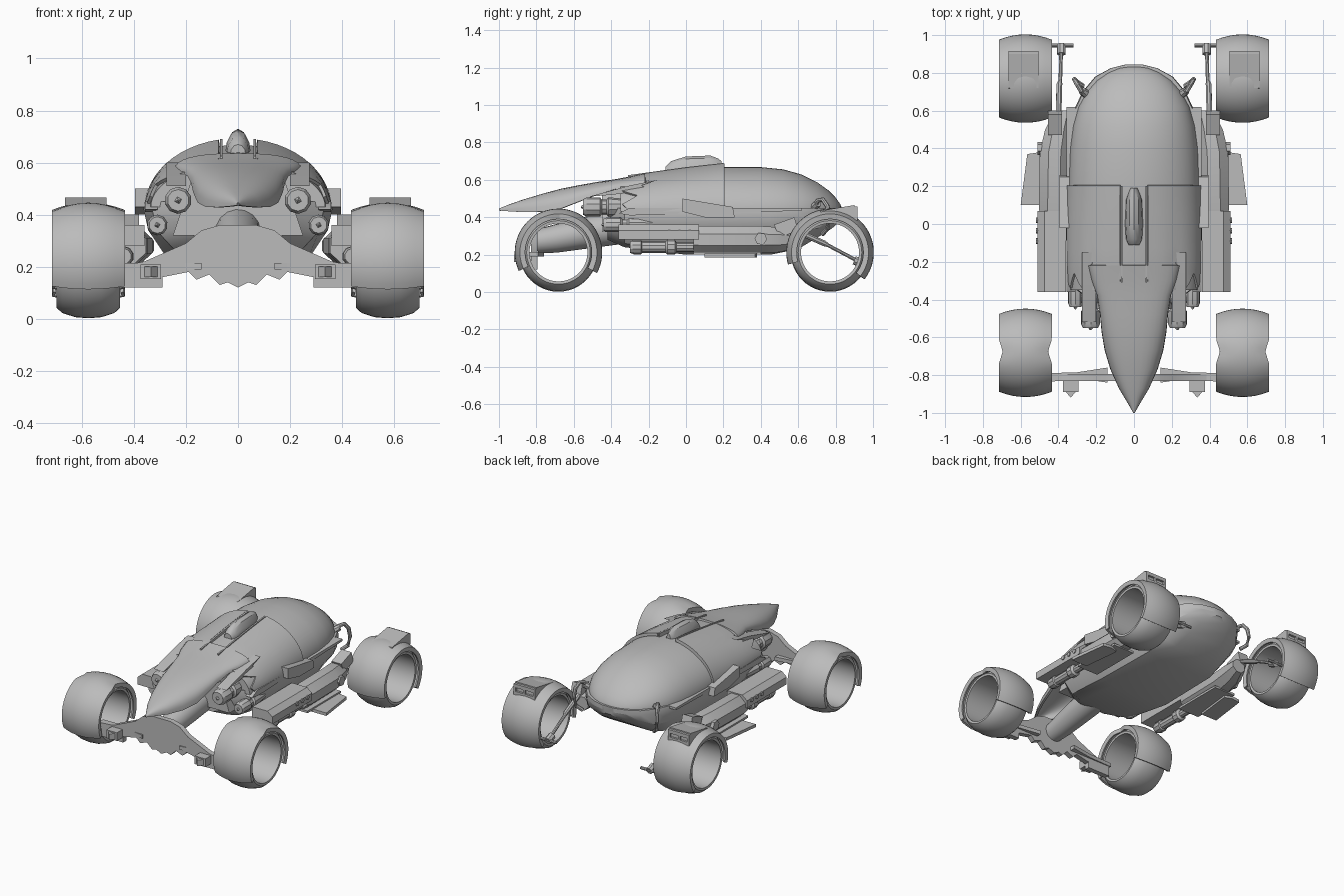
import bpy, bmesh, math
from mathutils import Vector

if "Cube" in bpy.data.objects:
    bpy.data.objects.remove(bpy.data.objects["Cube"])

grey = bpy.data.materials.new("plain_grey")
grey.use_nodes = True
grey.diffuse_color = (0.5, 0.5, 0.5, 1)
grey.node_tree.nodes["Principled BSDF"].inputs["Base Color"].default_value = (0.5, 0.5, 0.5, 1)
SHARP = math.radians(32)


def part(name, verts, faces, both=False, thick=0):
    """Mesh object, smooth with sharp edges; with both=True also mirrored."""
    for side in ((1, -1) if both else (1,)):
        bm = bmesh.new()
        vs = [bm.verts.new((v[0] * side, v[1], v[2])) for v in verts]
        for f in faces:
            bm.faces.new([vs[i] for i in f])
        bmesh.ops.remove_doubles(bm, verts=bm.verts, dist=0.0005)
        bmesh.ops.recalc_face_normals(bm, faces=bm.faces)
        for f in bm.faces:
            f.smooth = True
        for e in bm.edges:
            e.smooth = e.calc_face_angle(0) < SHARP
        mesh = bpy.data.meshes.new(name)
        bm.to_mesh(mesh)
        bm.free()
        mesh.materials.append(grey)
        label = (("left_" if side > 0 else "right_") if both else "") + name
        ob = bpy.data.objects.new(label, mesh)
        bpy.context.collection.objects.link(ob)
        if thick:
            mod = ob.modifiers.new("thickness", 'SOLIDIFY')
            mod.thickness = thick
            mod.offset = -1
            ob.modifiers.new("crisp_rim", 'EDGE_SPLIT').split_angle = SHARP


def loft(name, rings, closed=True, caps=True, loop=False, **kw):
    """Skin a row of equal-length sections."""
    n, m = len(rings[0]), len(rings)
    faces = []
    for i in range(m if loop else m - 1):
        for j in range(n if closed else n - 1):
            k, p = (j + 1) % n, (i + 1) % m
            faces.append((i * n + j, i * n + k, p * n + k, p * n + j))
    if caps and not loop:
        faces += [tuple(range(n)), tuple(range((m - 1) * n, m * n))]
    part(name, [v for r in rings for v in r], faces, **kw)


def prism(name, pts, axis, lo, hi, **kw):
    """Extrude a flat outline along one axis."""
    place = {'x': lambda p, d: (d, p[0], p[1]),
             'y': lambda p, d: (p[0], d, p[1]),
             'z': lambda p, d: (p[0], p[1], d)}[axis]
    loft(name, [[place(p, d) for p in pts] for d in (lo, hi)], **kw)


def box(name, x, y, z, **kw):
    prism(name, [(x[0], y[0]), (x[1], y[0]), (x[1], y[1]), (x[0], y[1])], 'z', *z, **kw)


def tube(name, path, radii, sides=10, **kw):
    """Round section swept along a path, one radius per point."""
    path = [Vector(p) for p in path]
    rings = []
    for i, p in enumerate(path):
        d = path[min(i + 1, len(path) - 1)] - path[max(i - 1, 0)]
        u = d.cross(Vector((0.3, 0.1, 1))).normalized()
        v = d.cross(u).normalized()
        r = radii[i] if isinstance(radii, list) else radii
        rings.append([p + r * (u * math.cos(t) + v * math.sin(t))
                      for t in (j * math.tau / sides for j in range(sides))])
    loft(name, rings, **kw)


def sample(table, y):
    """Linear look-up in (y, value, ...) rows."""
    for a, b in zip(table, table[1:]):
        if y <= b[0]:
            t = max(0, (y - a[0]) / (b[0] - a[0]))
            return [p + (q - p) * t for p, q in zip(a[1:], b[1:])]


# Rear canopy: half ellipses of given half width and top height
SILL = 0.43
dome = [(-.35, .335, .6), (-.2, .345, .628), (0, .348, .65), (.2, .345, .668), (.4, .338, .668),
        (.52, .322, .656), (.62, .294, .628), (.7, .25, .588), (.76, .197, .545),
        (.8, .14, .505), (.825, .085, .47), (.838, .01, .435)]


def dome_point(w, top, y, a):
    return (w * math.cos(a), y, SILL + (top - SILL) * math.sin(a))


loft("canopy", [[dome_point(w, t, y, math.pi * i / 32) for i in range(33)] for y, w, t in dome])

# Middle cowl: two raised halves beside a centre slot, with a zigzag front edge
zigzag = [-.3, -.32, -.34, -.3, -.26, -.31, -.35, -.28, -.2, -.33, -.33, -.32, -.31]
rows = []
for k in range(9):
    ring = []
    for i, front in enumerate(zigzag):
        y = front + (.205 - front) * k / 8
        w, t = sample(dome, y)
        ring.append(dome_point(w + .012, t + .012 + .014 * k / 8, y, i / 12 * math.radians(78)))
    rows.append(ring)
loft("middle_cowl", rows, closed=False, caps=False, thick=.02, both=True)

# Lower hull with a flat belly: half width, belly height
hull = [(-.42, .2, .28), (-.33, .32, .24), (0, .352, .2), (.45, .34, .2), (.6, .31, .23),
        (.7, .265, .29), (.78, .2, .34), (.825, .12, .38), (.845, .04, .4)]
rings = []
for y, w, b in hull:
    half = [(w * 1.01, .45), (w * 1.03, .42), (w * .98, .34 if b < .3 else b + .04),
            (w * .75, b + .02), (w * .5, b)]
    rings.append([(x, y, z) for x, z in half] + [(-x, y, z) for x, z in reversed(half)])
loft("lower_hull", rings)

# Long pointed bonnet: half width, top, edge height
bonnet = [(-1, .004, .447, .436), (-.95, .032, .467, .432), (-.87, .08, .495, .428), (-.77, .125, .525, .43),
          (-.67, .155, .552, .446), (-.57, .172, .572, .485), (-.48, .18, .588, .52), (-.38, .195, .603, .55),
          (-.3, .225, .618, .56), (-.22, .245, .636, .565)]
rings = []
for y, w, t, e in bonnet:
    ring = []
    for i in range(17):
        c, s = math.cos(math.pi * i / 16), math.sin(math.pi * i / 16)
        ring.append((math.copysign(w * abs(c) ** .8, c), y, e + (t - e) * max(s, 0) ** .75))
    rings.append(ring)
loft("bonnet", rings, closed=False, caps=False, thick=.015)
# Swept side blades of the bonnet
prism("bonnet_blade", [(-.52, .51), (-.3, .57), (-.15, .6), (-.24, .57), (-.18, .545), (-.4, .52)],
      'x', .2, .275, both=True)
# Bulkhead behind the bonnet
prism("bulkhead", [(-.25, .32), (.25, .32), (.19, .5), (.17, .56), (-.17, .56), (-.19, .5)], 'y', -.45, -.3)

# Roof pod and slot rails
loft("roof_pod", [[(w * math.cos(a), y, .63 + (t - .63) * max(math.sin(a), -.2))
                   for a in (j * math.tau / 12 for j in range(12))]
                  for y, w, t in ((-.11, .03, .67), (-.08, .044, .7), (0, .05, .725),
                                  (.13, .045, .73), (.17, .03, .715), (.19, .02, .7))])
prism("slot_rail", [(-.31, .59), (-.31, .625), (0, .668), (.2, .69), (.2, .65)], 'x', .06, .07, both=True)

# Twin engines on each side of the bonnet
for name, x, z, r, y0 in (("upper_engine", .23, .455, .052, -.55), ("lower_engine", .31, .36, .04, -.44)):
    steps = [(0, .3), (.0, .8), (.02, 1), (.09, 1), (.1, .75), (.125, .75), (.135, 1), (.19, .9), (.26, .7)]
    tube(name, [(x, y0 + d, z) for d, _ in steps], [r * k for _, k in steps], 10, both=True)
    tube(name + "_cone", [(x, y0 - .012, z), (x, y0 + .01, z)], [.003, r * .45], 4, both=True)

# Steering neck, hub plate and front arms
tube("neck", [(0, -.8, .27), (0, -.7, .285), (0, -.55, .315), (0, -.36, .345)], [.065, .075, .085, .09], 16)
half = [(.04, .14), (.07, .13), (.11, .17), (.16, .15), (.19, .18), (.29, .16), (.29, .12), (.46, .12),
        (.46, .2), (.36, .22), (.2, .29), (.14, .34), (.07, .36)]
prism("front_axle_plate", [(0, .12)] + half + [(0, .36)] + [(-x, z) for x, z in reversed(half)],
      'y', -.83, -.795)
prism("front_arm", [(.14, -.76), (.14, -.84), (.3, -.815), (.47, -.84), (.47, -.79), (.3, -.785)],
      'z', .19, .215, both=True)
box("brake_block", (.295, .375), (-.89, -.83), (.152, .208), both=True)
prism("brake_tip", [(.31, -.89), (.335, -.92), (.36, -.89)], 'z', .16, .2, both=True)


# Wheels and fenders: rings turned about the axle
def wheel_ring(cy, r, x, a):
    return (.575 + x, cy + r * math.cos(a), .212 + r * math.sin(a))


tyre = [(-.12, .155), (-.122, .17), (-.1, .19), (-.05, .206), (0, .21), (.05, .206), (.1, .19),
        (.122, .17), (.12, .155)]
for name, cy, start, stop, notch in (("front", -.682, -28, 205, .02), ("rear", .77, -38, 196, 0)):
    loft(name + "_wheel", [[wheel_ring(cy, r, x, i * math.tau / 48) for x, r in tyre]
                           for i in range(48)], loop=True, both=True)
    rings = []
    for i in range(41):
        deg = start + (stop - start) * i / 40
        wide = .14 - notch * max(0, 1 - abs(deg - 88) / 18)
        row = [wheel_ring(cy, .234 - .028 * (j / 4 - 1) ** 2, wide * (j / 4 - 1), math.radians(deg))
               for j in range(9)]
        lips = [wheel_ring(cy, .178, s * wide * .97, math.radians(deg)) for s in (-1, 1)]
        rings.append(lips[:1] + row + lips[1:])
    loft(name + "_fender", rings, closed=False, caps=False, both=True, thick=.012)

# Tail lamp boxes on the rear fenders, with recessed lens holders
prism("tail_box", [(.71, .4), (.72, .435), (.9, .465), (.905, .38), (.8, .4)], 'x', .505, .665, both=True)
for z in (.395, .445):
    box("lamp_frame", (.505, .665), (.9, .917), (z - .012, z + .012), both=True)
for x in (.505, .58, .65):
    box("lamp_divider", (x, x + .015), (.9, .917), (.385, .455), both=True)

# Side pods: rounded rear tank, flat front deck, cylinders below
loft("side_tank", [[(x + .085 * s * math.cos(a), y, .28 + .08 * s * math.sin(a))
                    for a in (math.pi / 8 + j * math.pi / 4 for j in range(8))]
                   for y, x, s in ((.04, .425, .9), (.08, .425, 1), (.38, .42, 1), (.5, .4, .9), (.6, .37, .6))],
     both=True)
prism("side_deck", [(.36, .36), (.475, .36), (.512, .33), (.512, .28), (.36, .28)], 'y', -.36, .07, both=True)
for y in (-.09, -.035, .02):
    tube("deck_port", [(.5, y, .318), (.518, y, .318)], .015, 8, both=True)
steps = [(-.3, .03), (-.28, .038), (-.24, .038), (-.235, .03), (-.11, .03), (-.1, .04), (-.06, .04),
         (-.05, .025), (.06, .025)]
tube("side_cylinder", [(.44, y, .24) for y, _ in steps], [r for _, r in steps], 10, both=True)
tube("tank_cap", [(.47, .4, .285), (.51, .4, .285)], .034, 6, both=True)
prism("pod_end_block", [(.47, .36), (.58, .4), (.6, .33), (.5, .29)], 'x', .38, .455, both=True)
prism("lower_winglet", [(.48, .1), (.6, .1), (.565, .37), (.5, .38), (.45, .36)], 'z', .185, .205, both=True)
box("floor_rail", (.34, .5), (.04, .4), (.2, .215), both=True)

# Wedge blade on the hull side
prism("hull_blade", [(-.02, .43), (-.02, .5), (.25, .455), (.26, .4), (.1, .4)], 'x', .34, .395, both=True)
prism("sill_strip", [(-.36, .42), (-.3, .45), (.62, .45), (.62, .435), (-.3, .41)], 'x', .31, .358, both=True)

# Rear struts, cross bars and hoses
tube("rear_strut", [(.4, .56, .34), (.395, .74, .26), (.39, .76, .25), (.385, .93, .16)],
     [.016, .016, .01, .01], 8, both=True)
tube("rear_cross_bar", [(.32, .945, .155), (.47, .945, .155)], .01, 8, both=True)
tube("strut_joint", [(.385, .9, .17), (.385, .95, .15)], .024, 8, both=True)
tube("rear_hose", [(.265, .69, .46), (.28, .705, .49), (.295, .73, .495), (.31, .755, .46), (.315, .765, .4),
                   (.305, .755, .34), (.27, .73, .31)], .013, 8, both=True)
tube("hose_socket", [(.23, .67, .44), (.275, .705, .475)], .022, 8, both=True)
